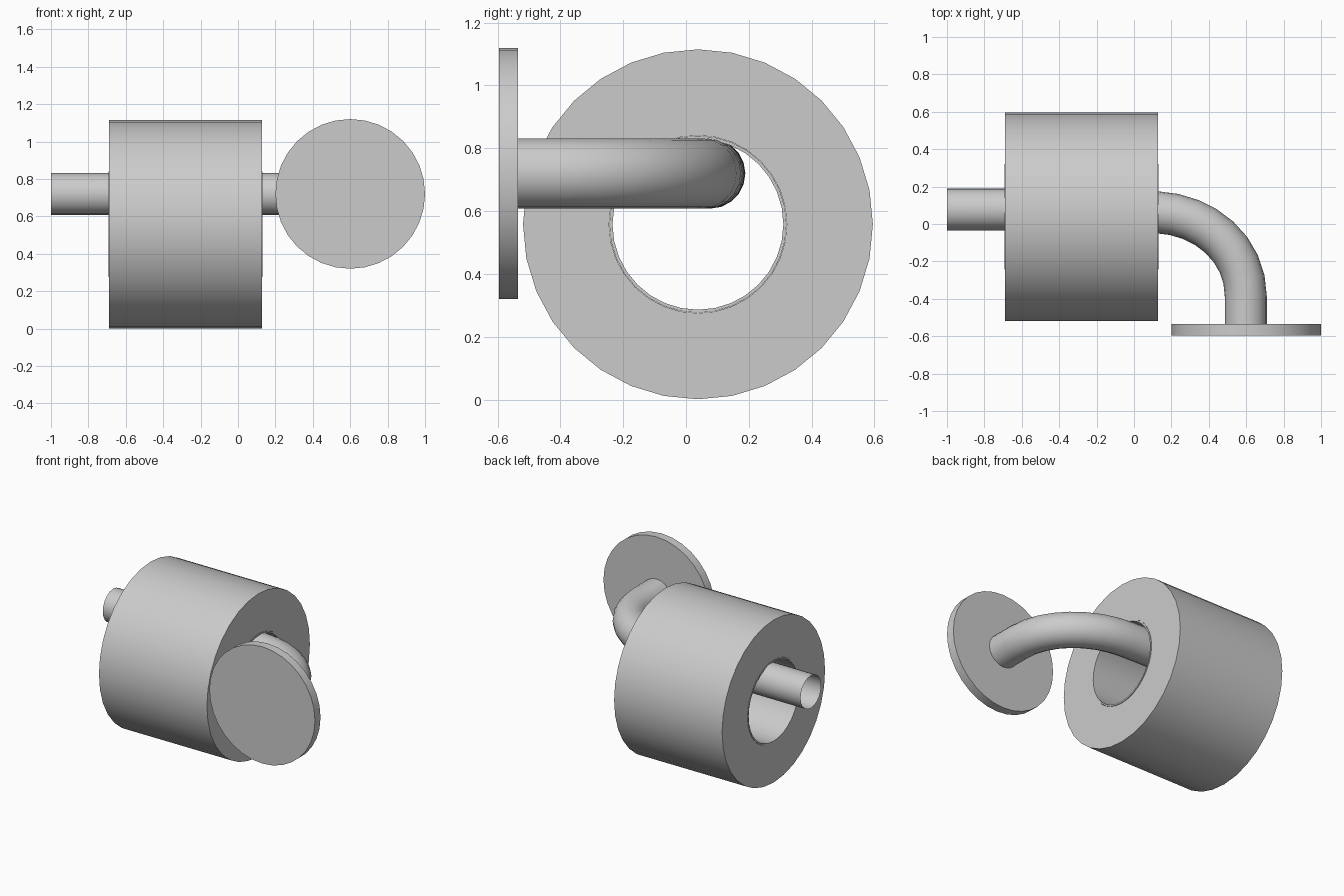
import bpy, bmesh
from math import sin, cos, pi, radians

if "Cube" in bpy.data.objects:
    bpy.data.objects.remove(bpy.data.objects["Cube"])

SIDES = 32


def smooth(ob):
    bpy.ops.object.select_all(action='DESELECT')
    ob.select_set(True)
    bpy.context.view_layer.objects.active = ob
    bpy.ops.object.shade_smooth_by_angle(angle=radians(35))


def ring(name, outer, inner, x0, x1, y, z):
    """Hollow cylinder along x, closed as an annulus at both ends."""
    bm = bmesh.new()
    profile = [(outer, x0), (outer, x1), (inner, x1), (inner, x0)]
    loops = [[bm.verts.new((x, y + r * sin(2 * pi * i / SIDES), z + r * cos(2 * pi * i / SIDES)))
              for i in range(SIDES)] for r, x in profile]
    for k in range(4):
        a, b = loops[k], loops[(k + 1) % 4]
        for i in range(SIDES):
            j = (i + 1) % SIDES
            bm.faces.new((a[i], a[j], b[j], b[i]))
    bmesh.ops.recalc_face_normals(bm, faces=bm.faces)
    me = bpy.data.meshes.new(name)
    bm.to_mesh(me)
    bm.free()
    ob = bpy.data.objects.new(name, me)
    bpy.context.collection.objects.link(ob)
    smooth(ob)
    return ob


# Paper roll and its cardboard core, which sticks out very slightly
ring("paper_roll", 0.557, 0.283, -0.69, 0.128, 0.038, 0.558)
ring("cardboard_core", 0.282, 0.272, -0.692, 0.131, 0.038, 0.558)

# Round wall plate
bpy.ops.mesh.primitive_cylinder_add(vertices=SIDES, radius=0.4, depth=0.06,
                                    location=(0.6, -0.565, 0.72), rotation=(pi / 2, 0, 0))
plate = bpy.context.object
plate.name = "wall_plate"
smooth(plate)

# Bent holder bar: straight run through the roll, then a quarter bend to the plate
curve = bpy.data.curves.new("holder_bar", 'CURVE')
curve.dimensions = '3D'
curve.resolution_u = 8
curve.bevel_depth = 0.112
curve.bevel_resolution = 8
spline = curve.splines.new('BEZIER')
# each point: position, left handle, right handle (x, y)
path = [((-1, 0.077), (-1.2, 0.077), (-0.7, 0.077)),
        ((0.12, 0.063), (-0.2, 0.077), (0.377, 0.052)),
        ((0.598, -0.39), (0.598, -0.13), (0.598, -0.44)),
        ((0.598, -0.54), (0.598, -0.49), (0.598, -0.59))]
spline.bezier_points.add(len(path) - 1)
for p, (co, left, right) in zip(spline.bezier_points, path):
    p.handle_left_type = p.handle_right_type = 'FREE'
    p.co, p.handle_left, p.handle_right = [(x, y, 0.72) for x, y in (co, left, right)]
bar = bpy.data.objects.new("holder_bar", curve)
bpy.context.collection.objects.link(bar)
bpy.ops.object.select_all(action='DESELECT')
bar.select_set(True)
bpy.context.view_layer.objects.active = bar
bpy.ops.object.convert(target='MESH')
smooth(bpy.context.object)
